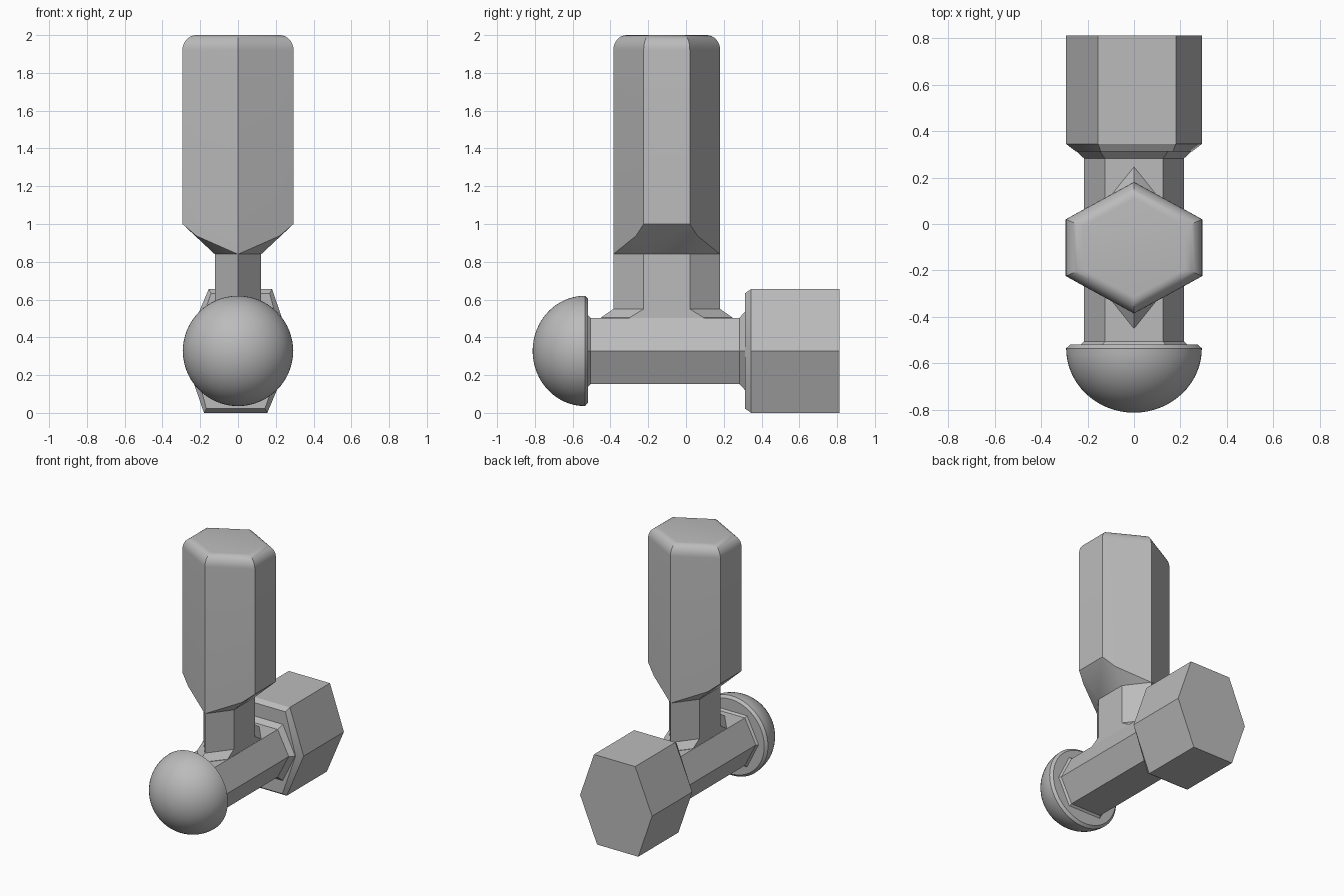
import bpy, bmesh
from math import sin, cos, pi, radians

cube = bpy.data.objects.get("Cube")
if cube:
    bpy.data.objects.remove(cube, do_unlink=True)

GREY = (0.5, 0.5, 0.5, 1)
mat = bpy.data.materials.new("plain grey")
mat.use_nodes = True
mat.diffuse_color = GREY
mat.node_tree.nodes["Principled BSDF"].inputs["Base Color"].default_value = GREY


def loft(name, rings):
    """Skin matching rings of points, cap both ends and shade by angle."""
    bm = bmesh.new()
    loops = [[bm.verts.new(p) for p in ring] for ring in rings]
    n = len(loops[0])
    for a, b in zip(loops, loops[1:]):
        for i in range(n):
            j = (i + 1) % n
            bm.faces.new((a[i], a[j], b[j], b[i]))
    bm.faces.new(loops[0][::-1])
    bm.faces.new(loops[-1])
    bmesh.ops.remove_doubles(bm, verts=bm.verts, dist=0.0005)
    bmesh.ops.recalc_face_normals(bm, faces=bm.faces)
    mesh = bpy.data.meshes.new(name)
    bm.to_mesh(mesh)
    bm.free()
    mesh.materials.append(mat)
    obj = bpy.data.objects.new(name, mesh)
    bpy.context.collection.objects.link(obj)
    bpy.ops.object.select_all(action='DESELECT')
    obj.select_set(True)
    bpy.context.view_layer.objects.active = obj
    bpy.ops.object.shade_smooth_by_angle(angle=radians(30))
    return obj


MID_Y = -0.102   # axis of the upright
AXIS_Z = 0.328   # axis of the crossbar


def upright(half_x, z, tip=0.283, flat=0.122):
    """Horizontal hexagon with points facing front and back."""
    pts = [(0, -tip), (half_x, -flat), (half_x, flat),
           (0, tip), (-half_x, flat), (-half_x, -flat)]
    return [(x, MID_Y + y, z) for x, y in pts]


def cross(y, half_x, half_z, flat, skew=0):
    """Hexagon across the crossbar with points facing left and right."""
    pts = [(half_x, 0), (flat + skew, half_z), (skew - flat, half_z),
           (-half_x, 0), (-flat - skew, -half_z), (flat - skew, -half_z)]
    return [(x, y, AXIS_Z + z) for x, z in pts]


def disc(y, r, n=64):
    return [(r * cos(2 * pi * i / n), y, AXIS_Z + r * sin(2 * pi * i / n))
            for i in range(n)]


# Handle: hexagonal grip with a two-sided taper below and a rounded top
def grip(z, s=1.0, tapered=False):
    """Grip hexagon with an extra point on each slanted side."""
    tip, wide, mid = (0.84, 1.0, 0.937) if tapered else (z, z, z)
    half = [(0, -0.283, tip), (0.22, -0.163, mid), (0.294, -0.122, wide),
            (0.294, 0.122, wide), (0.22, 0.163, mid)]
    pts = half + [(-x, -y, h) for x, y, h in half]
    return [(x * s, MID_Y + y * s, h) for x, y, h in pts]


base = upright(0.123, 0.84)
base = [base[i] for i in (0, 1, 1, 2, 2, 3, 4, 4, 5, 5)]
rings = [base, grip(0, tapered=True)]
for k in range(9):
    a = k * pi / 16
    rings.append(grip(1.92 + 0.08 * sin(a), 1 - 0.25 * (1 - cos(a))))
loft("handle", rings)

# Neck, flaring along the crossbar where they join
loft("neck", [upright(0.123, 0.42, 0.348, 0.195), upright(0.123, 0.505, 0.348, 0.195),
              upright(0.123, 0.55), upright(0.123, 0.84)])

# Crossbar with a small flare at each end
loft("crossbar", [cross(-0.522, 0.232, 0.192, 0.137), cross(-0.505, 0.215, 0.175, 0.125),
                  cross(0.282, 0.215, 0.175, 0.125), cross(0.315, 0.25, 0.21, 0.148)])

# Back nut with a chamfered inner edge
loft("back_nut", [cross(0.312, 0.25, 0.305, 0.155, 0.0125),
                  cross(0.345, 0.293, 0.328, 0.1675, 0.0125),
                  cross(0.812, 0.293, 0.328, 0.1675, 0.0125)])

# Front dome with a bevelled rim
rings = [disc(-0.518, 0.274), disc(-0.535, 0.292)]
for k in range(1, 17):
    a = k * pi / 2 / 16.2
    rings.append(disc(-0.535 - 0.277 * sin(a), 0.292 * cos(a)))
loft("front_dome", rings)
